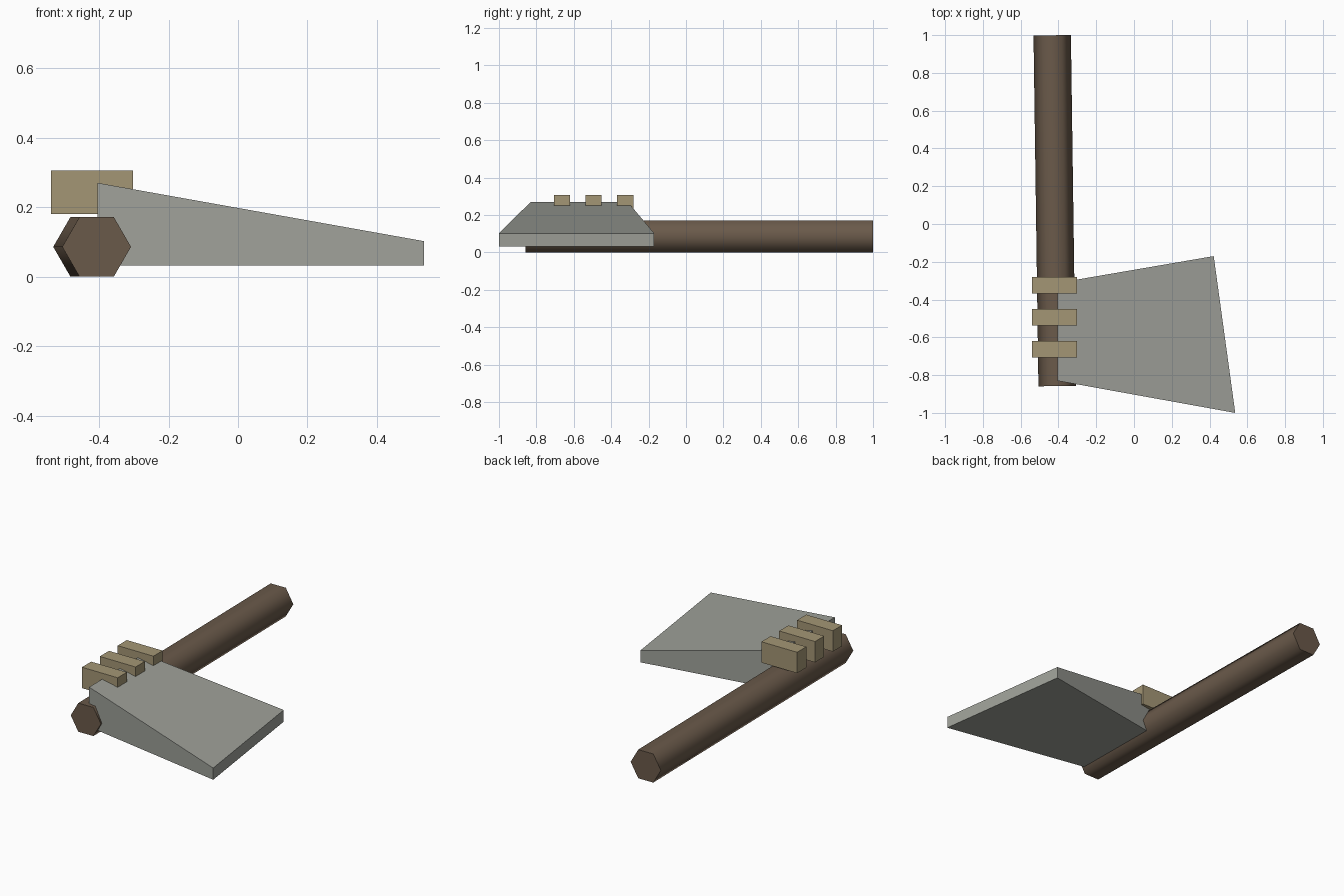
import bpy, bmesh
from math import cos, sin, pi, radians
from mathutils import Vector

cube = bpy.data.objects.get("Cube")
if cube:
    bpy.data.objects.remove(cube, do_unlink=True)


def material(name, color):
    mat = bpy.data.materials.new(name)
    mat.use_nodes = True
    mat.diffuse_color = (*color, 1)
    bsdf = next(n for n in mat.node_tree.nodes if n.type == 'BSDF_PRINCIPLED')
    bsdf.inputs["Base Color"].default_value = (*color, 1)
    return mat


def loft(name, ring_a, ring_b, mat):
    """Closed solid joining two matching rings of points."""
    bm = bmesh.new()
    a = [bm.verts.new(p) for p in ring_a]
    b = [bm.verts.new(p) for p in ring_b]
    bm.faces.new(a)
    bm.faces.new(b)
    for i in range(len(a)):
        j = (i + 1) % len(a)
        bm.faces.new((a[i], a[j], b[j], b[i]))
    bmesh.ops.recalc_face_normals(bm, faces=bm.faces)
    mesh = bpy.data.meshes.new(name)
    bm.to_mesh(mesh)
    bm.free()
    mesh.materials.append(mat)
    obj = bpy.data.objects.new(name, mesh)
    bpy.context.collection.objects.link(obj)
    return obj


wood = material("dark wood", (0.145, 0.102, 0.069))
stone = material("grey stone", (0.345, 0.355, 0.32))
cord = material("tan binding", (0.37, 0.305, 0.178))

# Six-sided handle, slightly slanted, with smooth sides and sharp ends
RADIUS = 0.099
APOTHEM = RADIUS * cos(pi / 6)
front = Vector((-0.407, -0.858, APOTHEM))
back = Vector((-0.433, 0.999, APOTHEM))
axis = (back - front).normalized()
side = axis.cross(Vector((0, 0, 1)))
hexagon = [side * RADIUS * cos(i * pi / 3) + Vector((0, 0, RADIUS * sin(i * pi / 3)))
           for i in range(6)]
handle = loft("handle", [front + p for p in hexagon], [back + p for p in hexagon], wood)
bpy.context.view_layer.objects.active = handle
handle.select_set(True)
bpy.ops.object.shade_smooth_by_angle(angle=radians(70))
handle.select_set(False)

# Wedge-shaped blade, thick at the handle and thin at the wide edge
outline = [(-0.405, -0.83, 0.27), (0.536, -1.0, 0.102),
           (0.422, -0.17, 0.102), (-0.405, -0.312, 0.27)]
loft("blade", [(x, y, 0.032) for x, y, z in outline], outline, stone)

# Three binding blocks across the joint
WIDTH = 0.087
for i in range(3):
    y = -0.325 - 0.169 * i
    base = [(-0.539, y - WIDTH / 2), (-0.302, y - WIDTH / 2),
            (-0.302, y + WIDTH / 2), (-0.539, y + WIDTH / 2)]
    loft(f"binding_{i + 1}", [(*p, 0.181) for p in base], [(*p, 0.306) for p in base], cord)
